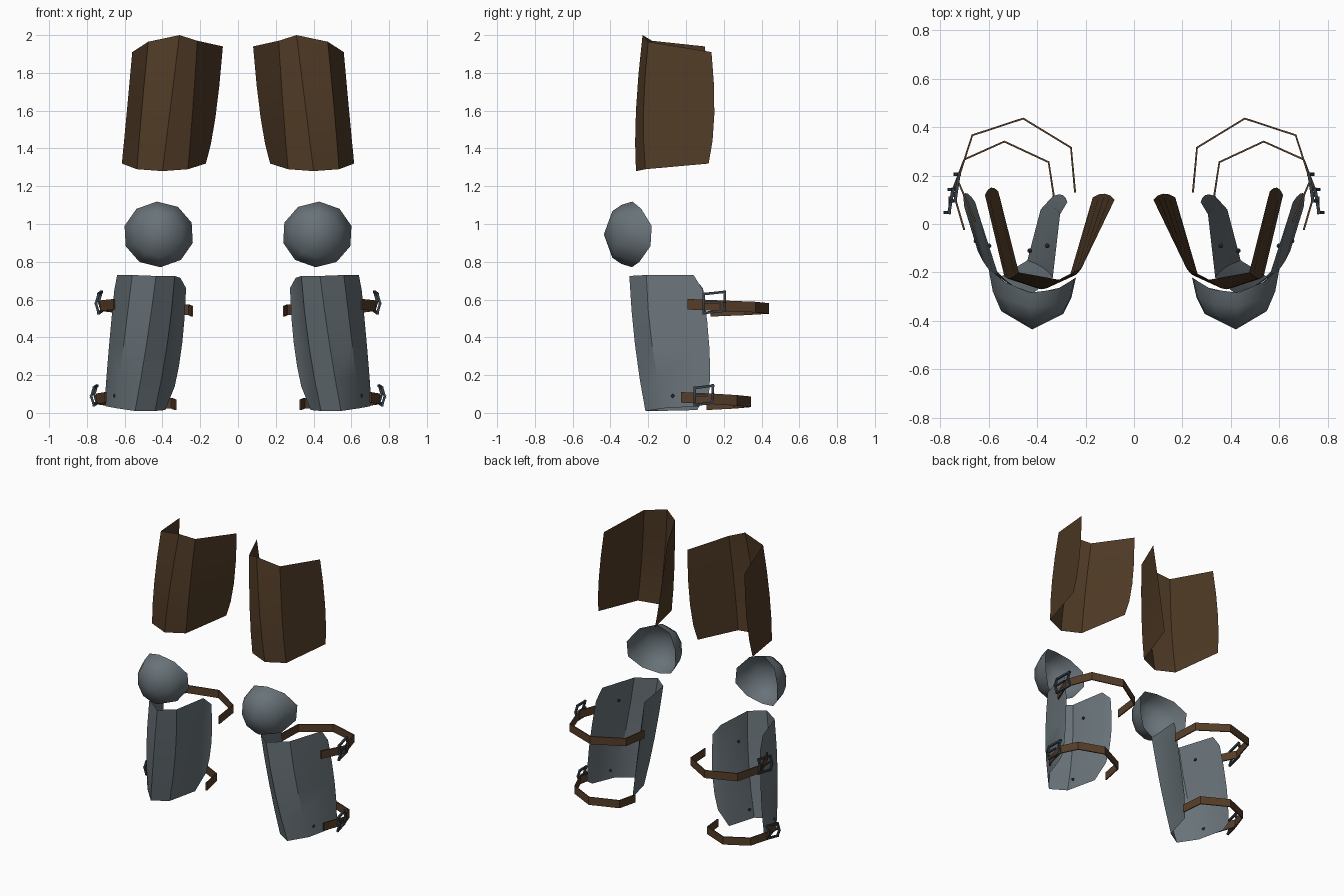
import bpy
import bmesh
import math
from mathutils import Vector

cube = bpy.data.objects.get("Cube")
if cube:
    bpy.data.objects.remove(cube, do_unlink=True)


def make_material(name, color):
    mat = bpy.data.materials.new(name)
    mat.use_nodes = True
    mat.diffuse_color = (*color, 1)
    shader = mat.node_tree.nodes["Principled BSDF"]
    shader.inputs["Base Color"].default_value = (*color, 1)
    shader.inputs["Roughness"].default_value = 0.7
    return mat


leather = make_material("brown_leather", (0.08, 0.043, 0.019))
strap_leather = make_material("strap_leather", (0.095, 0.048, 0.022))
steel = make_material("grey_steel", (0.14, 0.17, 0.19))
dark_steel = make_material("dark_steel", (0.04, 0.052, 0.062))


def add_pair(name, bm, material, smooth_angle=None):
    """Create the left part and its mirrored right twin."""
    for side, prefix in ((1, "left"), (-1, "right")):
        mesh = bpy.data.meshes.new(f"{prefix}_{name}")
        copy = bm.copy()
        if side < 0:
            for v in copy.verts:
                v.co.x = -v.co.x
            bmesh.ops.reverse_faces(copy, faces=copy.faces)
        copy.to_mesh(mesh)
        copy.free()
        mesh.materials.append(material)
        obj = bpy.data.objects.new(f"{prefix}_{name}", mesh)
        bpy.context.collection.objects.link(obj)
        if smooth_angle:
            bpy.ops.object.select_all(action="DESELECT")
            obj.select_set(True)
            bpy.context.view_layer.objects.active = obj
            bpy.ops.object.shade_smooth_by_angle(angle=math.radians(smooth_angle))
    bm.free()


def curve_point(top, middle, bottom, t):
    """Point on the parabola that passes through three points."""
    a, b, c = Vector(top), Vector(middle), Vector(bottom)
    return a * (1 - t) * (1 - 2 * t) + b * 4 * t * (1 - t) + c * t * (2 * t - 1)


def plate(name, columns, material, rows=4):
    """Bent sheet lofted across upright edge curves, outer edge to inner edge."""
    bm = bmesh.new()
    grid = [[bm.verts.new(curve_point(*col, r / rows)) for r in range(rows + 1)]
            for col in columns]
    for left, right in zip(grid, grid[1:]):
        for r in range(rows):
            bm.faces.new((left[r], right[r], right[r + 1], left[r + 1]))
    add_pair(name, bm, material, 32)


# Thigh plates: open leather shells, each column is top, middle, bottom
plate("thigh_plate", [
    ((.56, .135, 1.91), (.59, .15, 1.58), (.615, .12, 1.32)),
    ((.475, -.20, 1.965), (.51, -.225, 1.6), (.535, -.215, 1.29)),
    ((.31, -.23, 2.0), (.36, -.265, 1.6), (.40, -.265, 1.28)),
    ((.215, -.18, 1.97), (.24, -.21, 1.6), (.265, -.215, 1.29)),
    ((.08, .10, 1.94), (.12, .125, 1.56), (.17, .11, 1.32)),
], leather)

# Shin plates: ridged steel shells with clipped back corners
plate("shin_plate", [
    ((.655, .09, .65), (.685, .125, .33), (.705, .12, .07)),
    ((.64, .04, .73), (.675, .07, .35), (.70, .07, .035)),
    ((.56, -.21, .73), (.605, -.18, .36), (.645, -.11, .025)),
    ((.434, -.30, .725), (.485, -.27, .36), (.545, -.215, .01)),
    ((.335, -.22, .725), (.375, -.18, .36), (.44, -.15, .01)),
    ((.305, .04, .715), (.335, .07, .36), (.385, .06, .015)),
    ((.275, .09, .66), (.295, .12, .37), (.335, .115, .14)),
], steel)


# Knee caps: ten-sided hollow domes whose rim sweeps back at the sides
def knee_cap():
    bm = bmesh.new()
    sides = 10
    pole = Vector((.42, -.435, .945))
    rings = []
    for scale, depth in ((1, 0), (.9, .38), (.71, .7)):
        ring = []
        for i in range(sides):
            a = math.tau * i / sides + math.radians(15)
            across, up = math.cos(a), math.sin(a)
            rim_y = -.285 + .09 * across ** 2 + .02 * across
            ring.append(bm.verts.new((
                pole.x + .187 * scale * across,
                rim_y + (pole.y - rim_y) * depth,
                pole.z + .174 * scale * up)))
        rings.append(ring)
    tip = bm.verts.new(pole)
    for i in range(sides):
        j = (i + 1) % sides
        for outer, inner in zip(rings, rings[1:]):
            bm.faces.new((outer[i], inner[i], inner[j], outer[j]))
        bm.faces.new((rings[-1][i], tip, rings[-1][j]))
    bmesh.ops.reverse_faces(bm, faces=bm.faces)
    bmesh.ops.recalc_face_normals(bm, faces=bm.faces)
    add_pair("knee_cap", bm, steel, 50)


knee_cap()


# Straps: thin bands that loop around the back of the shin
def strap(name, path, z_start, z_end, height=.056, thick=.008):
    bm = bmesh.new()
    pts = [Vector(p) for p in path]
    sections = []
    for i, p in enumerate(pts):
        along = (pts[min(i + 1, len(pts) - 1)] - pts[max(i - 1, 0)]).normalized()
        out = Vector((along.y, -along.x)) * thick / 2
        z = z_start + (z_end - z_start) * i / (len(pts) - 1)
        sections.append([bm.verts.new((p.x + s * out.x, p.y + s * out.y, z + h * height / 2))
                         for s, h in ((1, -1), (1, 1), (-1, 1), (-1, -1))])
    for a, b in zip(sections, sections[1:]):
        for k in range(4):
            n = (k + 1) % 4
            bm.faces.new((a[k], b[k], b[n], a[n]))
    bm.faces.new(sections[0])
    bm.faces.new(sections[-1][::-1])
    bmesh.ops.recalc_face_normals(bm, faces=bm.faces)
    add_pair(name, bm, strap_leather)


strap("upper_strap", [(.655, .01), (.727, .18), (.667, .366), (.457, .435),
                      (.26, .315), (.243, .13)], .575, .538)
strap("lower_strap", [(.70, -.025), (.748, .14), (.70, .266), (.535, .34),
                      (.352, .255), (.33, .11)], .082, .043)


# Buckles: bowed square frames with a centre bar
def beam(bm, start, end, size):
    a, b = Vector(start), Vector(end)
    turn = (b - a).to_track_quat("Z", "Y").to_matrix().to_4x4()
    made = bmesh.ops.create_cube(bm, size=1)["verts"]
    for v in made:
        v.co = (a + b) / 2 + turn @ Vector((v.co.x * size, v.co.y * size,
                                            v.co.z * ((b - a).length + size)))


def buckle(name, center, width, height, lean):
    bm = bmesh.new()
    c = Vector(center)
    w, h = width / 2, height / 2
    bow = Vector((.014, 0, 0))
    for s in (-1, 1):
        side = c + Vector((s * lean, s * w, s * .006))
        top, bottom = side + Vector((0, 0, h)), side - Vector((0, 0, h))
        beam(bm, top, side + bow, .013)
        beam(bm, side + bow, bottom, .013)
        beam(bm, c + Vector((-lean, -w, s * h - .006)),
             c + Vector((lean, w, s * h + .006)), .013)
    beam(bm, c + Vector((.006, -w, 0)), c + Vector((.006, w * .3, 0)), .01)
    add_pair(name, bm, dark_steel)


buckle("upper_buckle", (.73, .15, .585), .11, .1, -.008)
buckle("lower_buckle", (.755, .095, .093), .095, .09, -.008)

# Rivets: small studs on the inner faces of the shin plates
rivets = bmesh.new()
for spot in ((.598, -.09, .6), (.652, -.07, .09), (.358, -.09, .56), (.43, -.11, .08)):
    ball = bmesh.ops.create_icosphere(rivets, subdivisions=1, radius=.011)["verts"]
    bmesh.ops.translate(rivets, verts=ball, vec=spot)
add_pair("shin_rivets", rivets, dark_steel)
